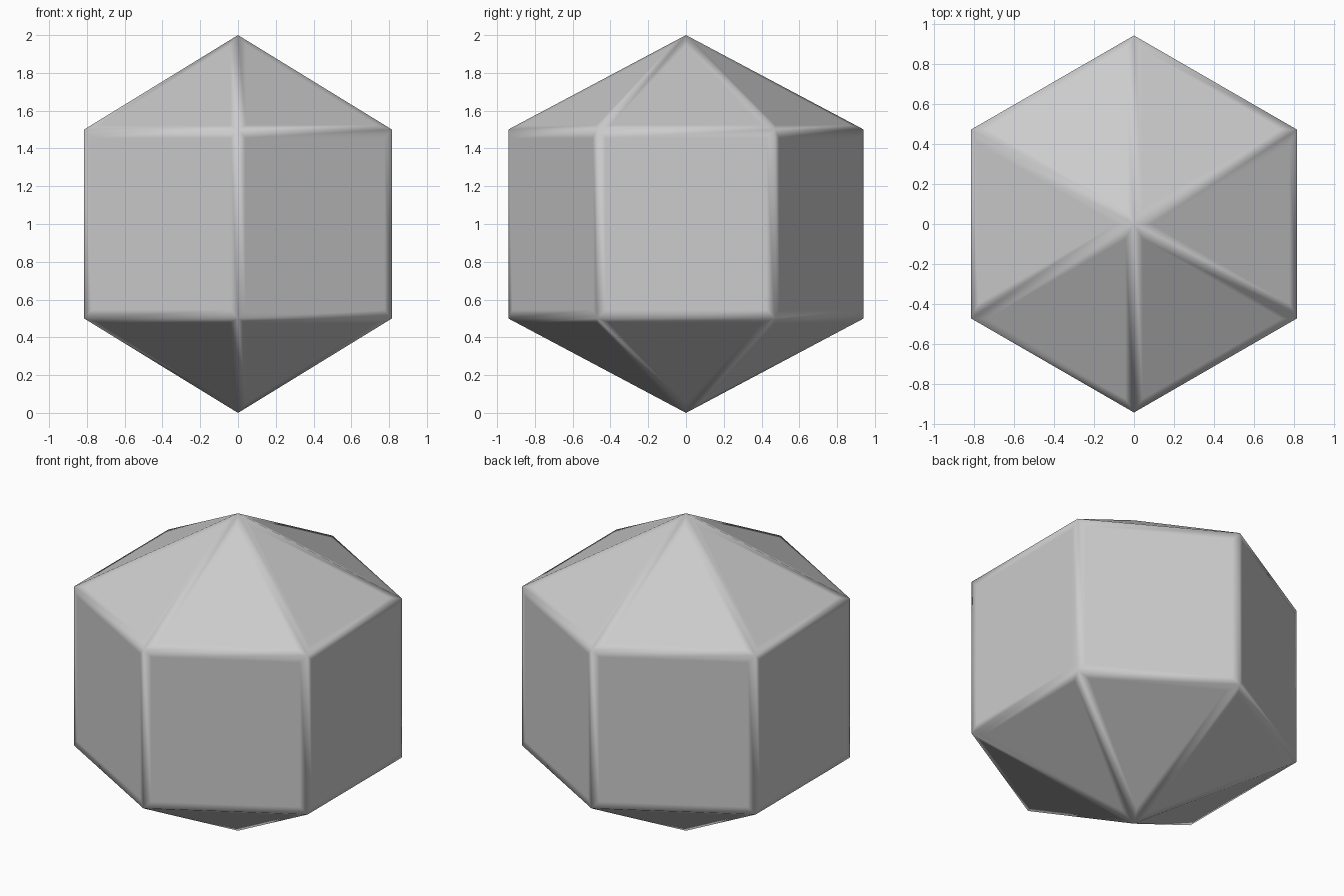
import bpy, bmesh, math

if "Cube" in bpy.data.objects:
    bpy.data.objects.remove(bpy.data.objects["Cube"])

R = 0.941      # corner radius of the hexagon
SIDES = 6
INSET = 0.045  # support loop width, softens shading while edges stay straight

bm = bmesh.new()


def ring(z):
    # hexagon with corners on +y and -y
    return [bm.verts.new((R * math.cos(math.pi / 2 + i * math.tau / SIDES),
                          R * math.sin(math.pi / 2 + i * math.tau / SIDES), z))
            for i in range(SIDES)]


# Straight walls with a pyramid above and below
low, high = ring(0.5), ring(1.5)
bottom, top = bm.verts.new((0, 0, 0)), bm.verts.new((0, 0, 2))
for i in range(SIDES):
    j = (i + 1) % SIDES
    bm.faces.new((low[i], low[j], high[j], high[i]))
    bm.faces.new((high[i], high[j], top))
    bm.faces.new((low[j], low[i], bottom))
bmesh.ops.recalc_face_normals(bm, faces=bm.faces[:])
bm.normal_update()

# Narrow border around every face
bmesh.ops.inset_individual(bm, faces=bm.faces[:], thickness=INSET, use_even_offset=True)
bm.normal_update()
for f in bm.faces:
    f.smooth = True

mesh = bpy.data.meshes.new("hexagonal_crystal")
bm.to_mesh(mesh)
bm.free()

# Plain grey
grey = bpy.data.materials.new("light grey")
grey.diffuse_color = (0.604, 0.604, 0.604, 1)
grey.use_nodes = True
grey.node_tree.nodes["Principled BSDF"].inputs["Base Color"].default_value = grey.diffuse_color
mesh.materials.append(grey)

obj = bpy.data.objects.new("hexagonal_crystal", mesh)
bpy.context.collection.objects.link(obj)
